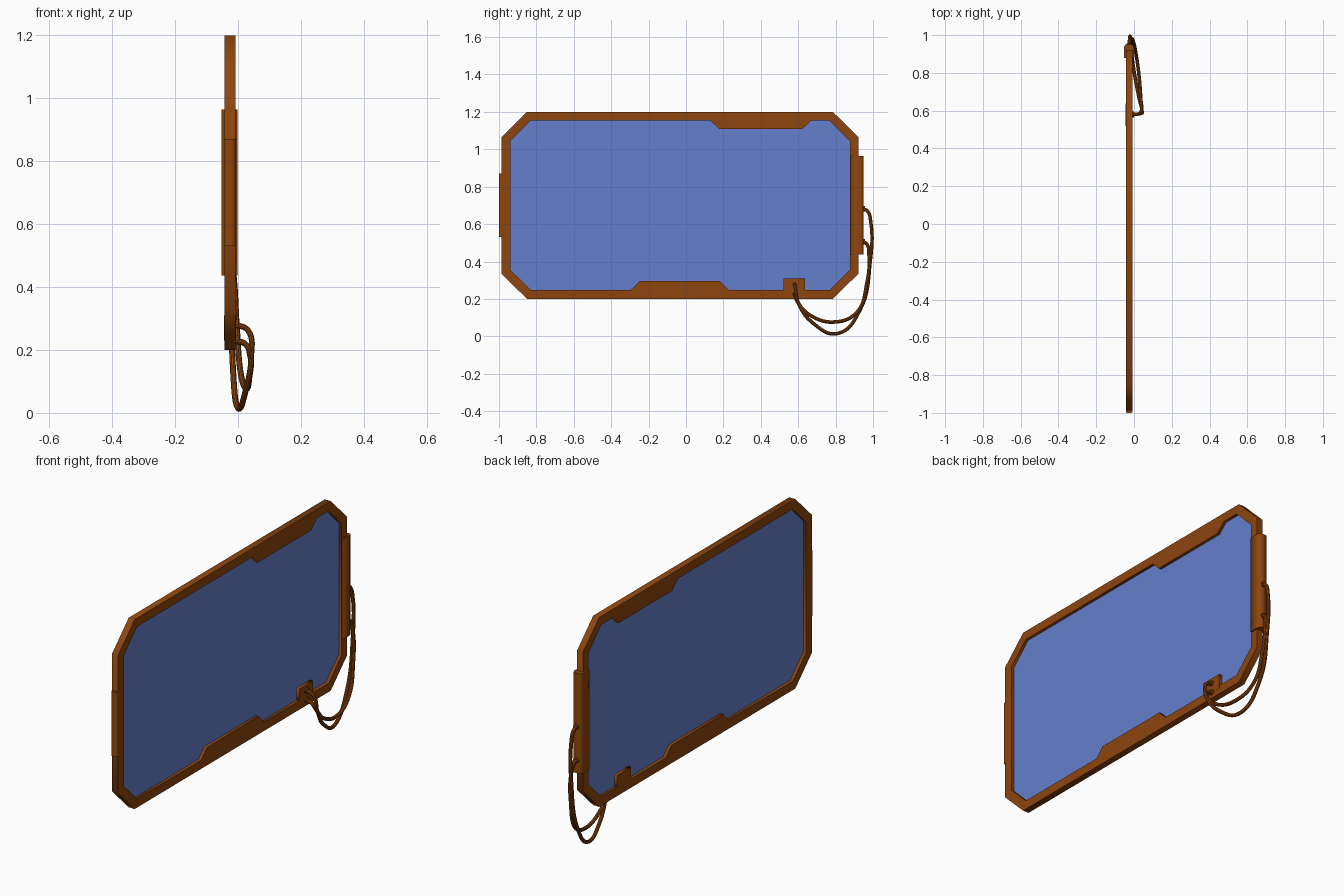
import bpy
from mathutils import Matrix

if "Cube" in bpy.data.objects:
    bpy.data.objects.remove(bpy.data.objects["Cube"])


def material(name, color):
    m = bpy.data.materials.new(name)
    m.diffuse_color = color
    m.use_nodes = True
    m.node_tree.nodes["Principled BSDF"].inputs["Base Color"].default_value = m.diffuse_color
    return m


BRONZE = material("bronze", (0.27, 0.06, 0.004, 1))
GLASS = material("blue_glass", (0.13, 0.21, 0.6, 0.9))
YZ = Matrix(((0, 0, 1), (1, 0, 0), (0, 1, 0))).to_4x4()  # profile in y,z, depth in x
XY = Matrix.Identity(4)                                   # profile in x,y, depth in z


def to_mesh(ob, mat):
    bpy.ops.object.select_all(action='DESELECT')
    bpy.context.view_layer.objects.active = ob
    ob.select_set(True)
    bpy.ops.object.convert(target='MESH')
    ob = bpy.context.object
    ob.data.materials.clear()
    ob.data.materials.append(mat)
    return ob


def prism(name, loops, lo, hi, axes=YZ, mat=BRONZE):
    """Extrude closed outlines; inner outlines become holes."""
    cu = bpy.data.curves.new(name, 'CURVE')
    cu.dimensions = '2D'
    cu.fill_mode = 'BOTH'
    cu.extrude = (hi - lo) / 2
    for pts in loops:
        sp = cu.splines.new('POLY')
        sp.points.add(len(pts) - 1)
        for p, (a, b) in zip(sp.points, pts):
            p.co = (a, b, 0, 1)
        sp.use_cyclic_u = True
    ob = bpy.data.objects.new(name, cu)
    bpy.context.collection.objects.link(ob)
    ob.matrix_world = axes @ Matrix.Translation((0, 0, (lo + hi) / 2))
    return to_mesh(ob, mat)


def rect(a0, a1, b0, b1):
    return [(a0, b0), (a1, b0), (a1, b1), (a0, b1)]


def tube(name, pts, radius):
    cu = bpy.data.curves.new(name, 'CURVE')
    cu.dimensions = '3D'
    cu.bevel_depth = radius
    cu.bevel_resolution = 3
    cu.resolution_u = 8
    cu.use_fill_caps = True
    sp = cu.splines.new('BEZIER')
    sp.bezier_points.add(len(pts) - 1)
    for p, co in zip(sp.bezier_points, pts):
        p.co = co
        p.handle_left_type = p.handle_right_type = 'AUTO'
    ob = bpy.data.objects.new(name, cu)
    bpy.context.collection.objects.link(ob)
    to_mesh(ob, BRONZE)
    bpy.ops.object.shade_smooth_by_angle()


# Frame: clipped-corner outline with a notched opening
outer = [(-0.85, 1.2), (0.785, 1.2), (0.922, 1.065), (0.922, 0.335),
         (0.785, 0.2), (-0.85, 0.2), (-0.987, 0.335), (-0.987, 1.065)]
inner = [(-0.83, 1.154), (0.13, 1.154), (0.178, 1.108), (0.622, 1.108),
         (0.67, 1.154), (0.767, 1.154), (0.876, 1.045), (0.876, 0.355),
         (0.767, 0.247), (0.23, 0.247), (0.182, 0.295), (-0.247, 0.295),
         (-0.295, 0.247), (-0.83, 0.247), (-0.939, 0.355), (-0.939, 1.045)]
prism("frame", [outer, inner], -0.043, -0.008)

# Glass panel set in the middle of the frame depth
prism("glass_panel", [inner], -0.0275, -0.0235, mat=GLASS)

# Side strip, chamfered grip and cable block
strip = [(-0.043, -0.98), (-0.043, -0.992), (-0.038, -1.0),
         (-0.013, -1.0), (-0.008, -0.992), (-0.008, -0.98)]
prism("side_strip", [strip], 0.53, 0.87, XY)
grip = [(-0.053, 0.88), (-0.001, 0.88), (-0.001, 0.936),
        (-0.009, 0.95), (-0.045, 0.95), (-0.053, 0.936)]
prism("side_grip", [grip], 0.437, 0.965, XY)
prism("cable_block", [rect(0.52, 0.637, 0.23, 0.31)], -0.044, -0.007)

# Two cables looping from the grip to the block
tube("outer_cable", [(-0.025, 0.94, 0.682), (-0.024, 0.968, 0.672), (-0.022, 0.988, 0.61),
                     (-0.02, 0.985, 0.4), (-0.016, 0.93, 0.14), (0.0, 0.81, 0.015),
                     (0.024, 0.68, 0.07), (0.042, 0.6, 0.18), (0.032, 0.584, 0.262),
                     (-0.01, 0.58, 0.282)], 0.0095)
tube("inner_cable", [(-0.025, 0.94, 0.505), (-0.022, 0.965, 0.495), (-0.014, 0.978, 0.44),
                     (-0.004, 0.966, 0.28), (0.008, 0.915, 0.13), (0.025, 0.8, 0.077),
                     (0.036, 0.665, 0.112), (0.038, 0.596, 0.185), (0.022, 0.582, 0.22),
                     (-0.012, 0.58, 0.228)], 0.0095)

# Collars where the cables enter the block and grip
for i, z in enumerate((0.282, 0.232)):
    tube(f"block_collar_{i + 1}", [(-0.012, 0.58, z), (0.001, 0.58, z)], 0.015)
for i, z in enumerate((0.682, 0.505)):
    tube(f"grip_collar_{i + 1}", [(-0.025, 0.94, z), (-0.025, 0.956, z)], 0.015)
